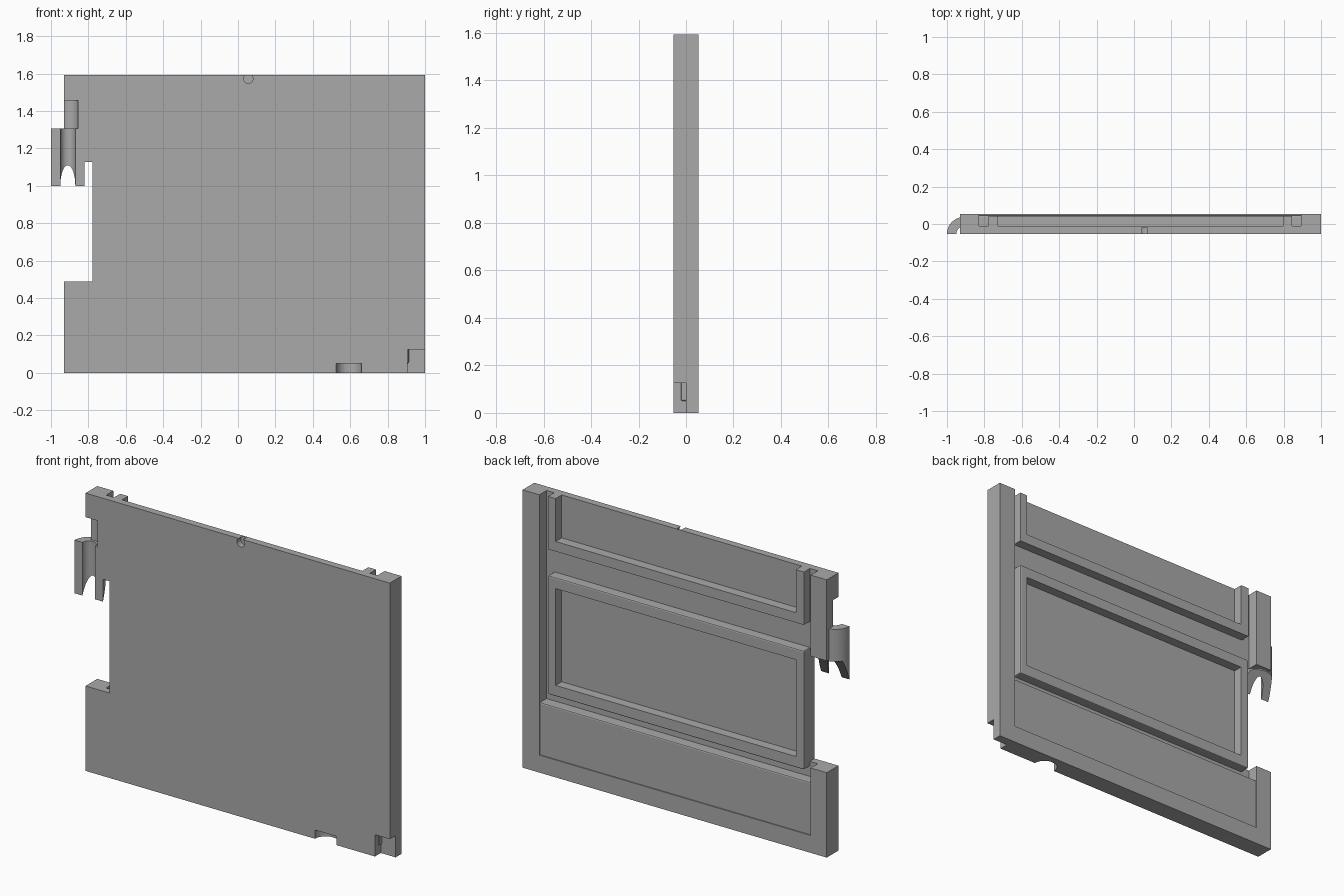
import bpy, bmesh, math

cube = bpy.data.objects.get("Cube")
if cube:
    bpy.data.objects.remove(cube)

grey = bpy.data.materials.new("panel grey")
grey.use_nodes = True
colour = (0.4, 0.4, 0.4, 1)
grey.diffuse_color = colour
grey.node_tree.nodes["Principled BSDF"].inputs["Base Color"].default_value = colour

FRONT, SKIN, BACK = -0.053, -0.012, 0.053
RAIL = 0.043
TOP = 1.593
END = -0.93
CUT_X, CUT_LOW, CUT_HIGH = -0.778, 0.487, 1.128
POST_R, POST_L = -0.828, 0.893
HOOK_X = -0.91


def finish(name, bm):
    bmesh.ops.recalc_face_normals(bm, faces=bm.faces)
    mesh = bpy.data.meshes.new(name)
    bm.to_mesh(mesh)
    bm.free()
    obj = bpy.data.objects.new(name, mesh)
    bpy.context.collection.objects.link(obj)
    mesh.materials.append(grey)
    return obj


def prism(name, outline, low, high, axis="y"):
    """Extrude a flat outline along y (outline in x, z) or z (outline in x, y)."""
    bm = bmesh.new()
    place = (lambda a, b, c: (a, c, b)) if axis == "y" else (lambda a, b, c: (a, b, c))
    face = bm.faces.new([bm.verts.new(place(a, b, low)) for a, b in outline])
    moved = bmesh.ops.extrude_face_region(bm, geom=[face])["geom"]
    verts = [v for v in moved if isinstance(v, bmesh.types.BMVert)]
    bmesh.ops.translate(bm, verts=verts, vec=place(0, 0, high - low))
    return finish(name, bm)


def box(name, x, y, z):
    outline = [(x[0], z[0]), (x[1], z[0]), (x[1], z[1]), (x[0], z[1])]
    return prism(name, outline, y[0], y[1])


def cylinder(name, a, b, radius, low, high, axis="z"):
    steps = 48
    ring = [(a + radius * math.cos(math.tau * i / steps),
             b + radius * math.sin(math.tau * i / steps)) for i in range(steps)]
    return prism(name, ring, low, high, axis)


def cut(obj, *cutters):
    for cutter in cutters:
        mod = obj.modifiers.new("cut", "BOOLEAN")
        mod.operation = "DIFFERENCE"
        mod.solver = "EXACT"
        mod.object = cutter
        cutter.hide_render = True
        cutter.hide_set(True)
        cutter.display_type = "WIRE"


def soften(obj):
    mod = obj.modifiers.new("soft edge", "BEVEL")
    mod.width = 0.007
    mod.segments = 2


# Front skin with the side opening
skin = prism("front_skin", [
    (END, 0), (1, 0), (1, TOP), (END, TOP), (END, CUT_HIGH),
    (CUT_X, CUT_HIGH), (CUT_X, CUT_LOW), (END, CUT_LOW)], FRONT, SKIN)

# Edge posts and sill behind the skin
left_post = box("left_post", (POST_L, 1), (SKIN, BACK), (0, TOP))
upper_post = box("right_upper_post", (END, POST_R), (SKIN, BACK), (CUT_HIGH, TOP))
lower_post = box("right_lower_post", (END, POST_R), (SKIN, BACK), (0, CUT_LOW))
sill = box("sill", (POST_R, POST_L), (SKIN, BACK), (0, 0.1))

# Lower raised panel, tucked into the posts and sill
lower_panel = box("lower_panel", (POST_R - 0.02, POST_L + 0.02), (SKIN - 0.01, RAIL + 0.004), (0.05, 0.4))
soften(lower_panel)

# Middle frame and the upper frame, which is open at the top
middle_frame = box("middle_frame", (CUT_X, 0.845), (SKIN - 0.01, RAIL), (0.458, 1.14))
soften(middle_frame)
cut(middle_frame, box("middle_cutter", (-0.727, 0.797), (-0.1, 0.1), (0.522, 1.077)))
upper_frame = box("upper_frame", (CUT_X, 0.845), (SKIN, RAIL), (1.29, TOP))
cut(upper_frame, box("upper_cutter", (-0.727, 0.797), (-0.1, 0.1), (1.347, 1.7)))

# Half-pipe hook with a sloping lower end
arc = [math.pi * i / 24 for i in range(25)]
outline = [(HOOK_X + r * math.cos(t), FRONT + r * math.sin(t))
           for r, angles in ((0.09, arc), (0.04, arc[::-1])) for t in angles]
hook = prism("hook", outline, 1.0, 1.305, "z")
for v in hook.data.vertices:
    if v.co.z < 1.1:
        v.co.z += min(0.12, 2.75 * (v.co.y - FRONT))

# Hook bore and the wider pocket above it
bore = cylinder("bore_cutter", HOOK_X, FRONT, 0.04, 0.9, 1.31)
pocket = cylinder("pocket_cutter", HOOK_X, FRONT, 0.055, 1.305, 1.455)
cut(upper_post, bore, pocket)

# Corner notch, finger notch and pin hole
corner = box("corner_cutter", (0.906, 1.1), (-0.1, 0), (-0.1, 0.125))
finger = cylinder("finger_cutter", 0.593, FRONT, 0.068, -0.1, 0.05)
pin = cylinder("pin_cutter", 0.055, 1.572, 0.025, -0.1, -0.018, "y")
cut(skin, bore, pocket, corner, finger, pin)
cut(left_post, corner)
cut(sill, finger)

# Smooth the round surfaces only
bpy.ops.object.select_all(action="DESELECT")
for part in (hook, skin, upper_post, sill):
    part.select_set(True)
    bpy.context.view_layer.objects.active = part
bpy.ops.object.shade_smooth_by_angle(angle=math.radians(30))
